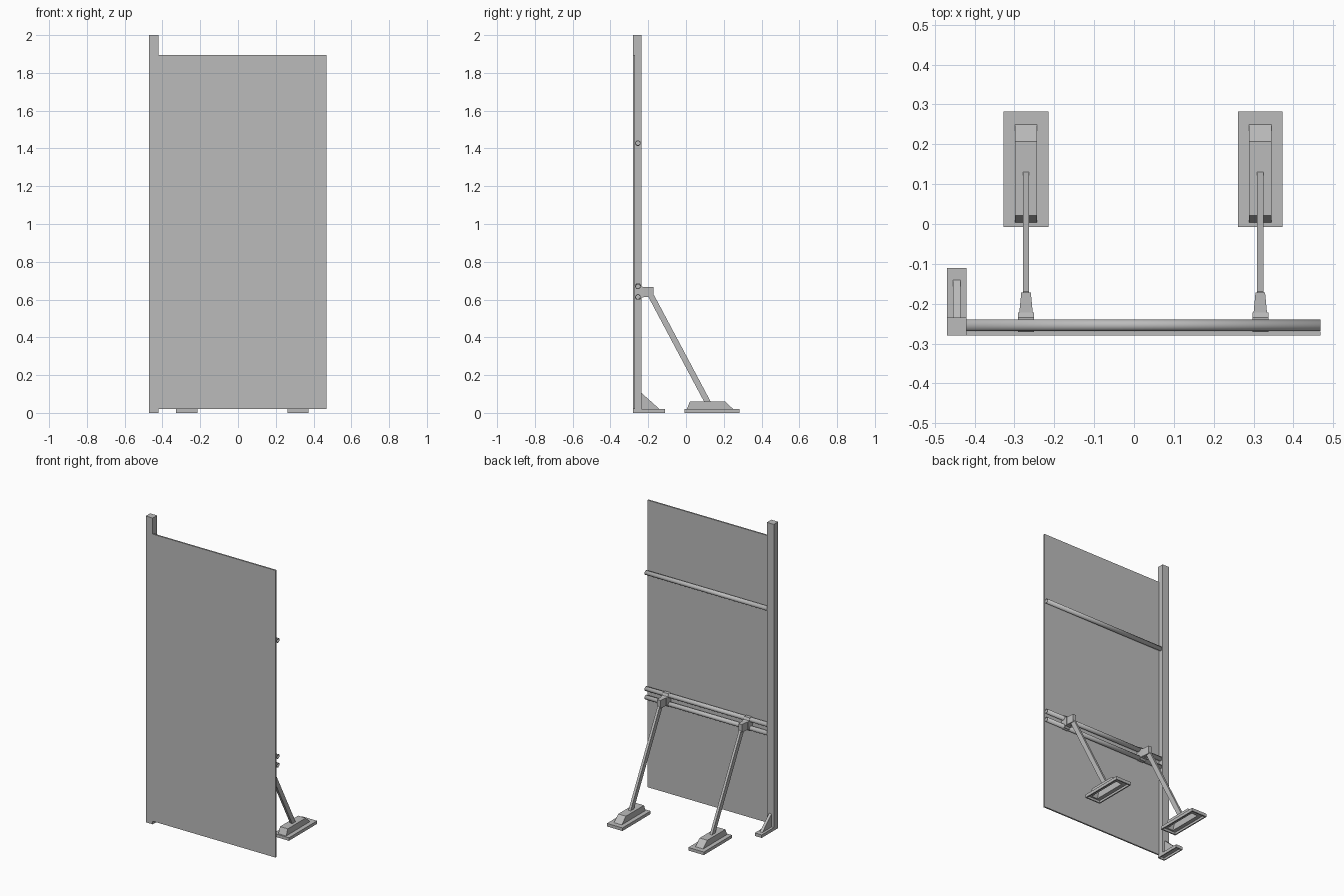
import bpy
import bmesh
from math import pi
from mathutils import Matrix, Vector

old = bpy.data.objects.get("Cube")
if old:
    bpy.data.objects.remove(old, do_unlink=True)

grey = bpy.data.materials.new("plain grey")
grey.use_nodes = True
GREY = (0.5, 0.5, 0.5, 1)
grey.diffuse_color = GREY
grey.node_tree.nodes["Principled BSDF"].inputs["Base Color"].default_value = GREY


def finish(name, bm):
    bmesh.ops.recalc_face_normals(bm, faces=bm.faces)
    mesh = bpy.data.meshes.new(name)
    bm.to_mesh(mesh)
    bm.free()
    mesh.materials.append(grey)
    obj = bpy.data.objects.new(name, mesh)
    bpy.context.collection.objects.link(obj)
    return obj


def loft(name, rings):
    """Skin a chain of closed rings and cap both ends."""
    bm = bmesh.new()
    loops = [[bm.verts.new(p) for p in ring] for ring in rings]
    for a, b in zip(loops, loops[1:]):
        for i in range(len(a)):
            j = (i + 1) % len(a)
            bm.faces.new((a[i], a[j], b[j], b[i]))
    bm.faces.new(loops[0])
    bm.faces.new(loops[-1])
    return finish(name, bm)


def rect(x, half, y0, y1, z):
    return [(x - half, y0, z), (x + half, y0, z), (x + half, y1, z), (x - half, y1, z)]


def box(name, x, half, y0, y1, z0, z1):
    return loft(name, [rect(x, half, y0, y1, z0), rect(x, half, y0, y1, z1)])


def plate_x(name, x, half, profile):
    """Extrude a (y, z) profile across x."""
    return loft(name, [[(x + s * half, y, z) for y, z in profile] for s in (-1, 1)])


# Wall panel and side post
box("wall_panel", 0.023, 0.445, -0.28, -0.27, 0.02, 1.895)
POST_X = -0.445
box("side_post", POST_X, 0.025, -0.28, -0.235, 0.02, 2.0)

# Post foot, hollow underneath, with its gusset
loft("post_foot", [
    rect(POST_X, 0.019, -0.274, -0.116, 0.014),
    rect(POST_X, 0.019, -0.274, -0.116, 0),
    rect(POST_X, 0.025, -0.28, -0.11, 0),
    rect(POST_X, 0.025, -0.28, -0.11, 0.02)])
plate_x("post_gusset", POST_X, 0.009, [(-0.235, 0.02), (-0.14, 0.02), (-0.235, 0.105)])

# Horizontal rails: hollow round tubes
for label, z in (("lower", 0.614), ("middle", 0.67), ("upper", 1.428)):
    bm = bmesh.new()
    bmesh.ops.create_cone(bm, cap_ends=False, segments=24, radius1=0.0145,
                          radius2=0.0145, depth=0.888,
                          matrix=Matrix.Translation((0.024, -0.2545, z)) @ Matrix.Rotation(pi / 2, 4, "Y"))
    rail = finish(label + "_rail", bm)
    wall = rail.modifiers.new("tube wall", "SOLIDIFY")
    wall.thickness = 0.004
    bpy.ops.object.select_all(action="DESELECT")
    rail.select_set(True)
    bpy.context.view_layer.objects.active = rail
    bpy.ops.object.shade_smooth_by_angle()

# Two braces, each with clamp, socket, strut and weighted foot
CLAMP = [(-0.265, 0.6), (-0.271, 0.612), (-0.271, 0.673), (-0.265, 0.685),
         (-0.243, 0.685), (-0.235, 0.669), (-0.222, 0.666),
         (-0.222, 0.613), (-0.235, 0.61), (-0.243, 0.6)]
for side, x in (("right", -0.271), ("left", 0.317)):
    plate_x(side + "_rail_clamp", x, 0.02, CLAMP)
    loft(side + "_strut_socket", [
        [(x + sx * half, y, 0.64 + sz * 0.026) for sx, sz in ((-1, -1), (1, -1), (1, 1), (-1, 1))]
        for half, y in ((0.017, -0.224), (0.012, -0.172))])
    plate_x(side + "_strut", x, 0.008,
            [(-0.205, 0.625), (-0.17, 0.625), (0.133, 0.055), (0.098, 0.055)])
    # Foot shell, from the inside of the housing round to its top
    loft(side + "_brace_foot", [
        rect(x, 0.022, 0.025, 0.2, 0.054),
        rect(x, 0.022, 0.012, 0.238, 0.014),
        rect(x, 0.048, 0.001, 0.275, 0.014),
        rect(x, 0.048, 0.001, 0.275, 0),
        rect(x, 0.056, -0.007, 0.283, 0),
        rect(x, 0.056, -0.007, 0.283, 0.02),
        rect(x, 0.028, 0.004, 0.25, 0.02),
        rect(x, 0.028, 0.021, 0.207, 0.06)])
